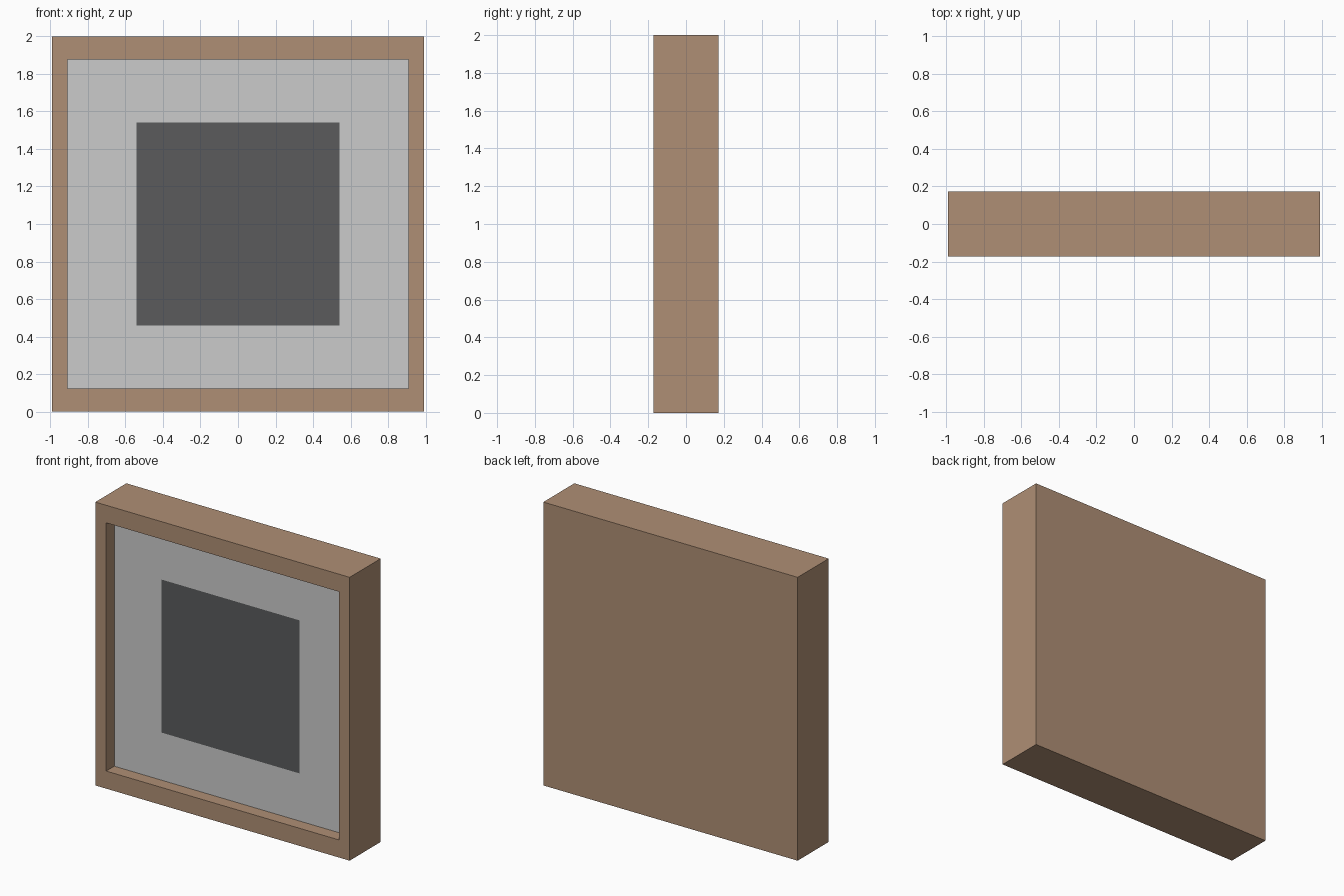
import bpy

if "Cube" in bpy.data.objects:
    bpy.data.objects.remove(bpy.data.objects["Cube"])

# Half sizes and depths
OUTER = (0.993, 1.0)
OPENING = (0.908, 0.876)
SQUARE = (0.54, 0.54)
FRONT, BACK = -0.173, 0.173
FLOOR = FRONT + 0.09
CENTRE_Z = 1.0


def material(name, color):
    mat = bpy.data.materials.new(name)
    mat.diffuse_color = (*color, 1.0)
    mat.use_nodes = True
    mat.node_tree.nodes["Principled BSDF"].inputs["Base Color"].default_value = mat.diffuse_color
    return mat


def rect_shell(name, loops, cap_first=False, cap_last=False, mat=None):
    """Join rectangles given as (half sizes, y) into one shell facing -y."""
    verts, faces = [], []
    for (w, h), y in loops:
        verts += [(sx * w, y, CENTRE_Z + sz * h)
                  for sx, sz in ((-1, -1), (1, -1), (1, 1), (-1, 1))]
    for i in range(len(loops) - 1):
        a, b = i * 4, i * 4 + 4
        for k in range(4):
            n = (k + 1) % 4
            faces.append((a + k, a + n, b + n, b + k))
    if cap_first:
        faces.append((3, 2, 1, 0))
    if cap_last:
        last = len(verts) - 4
        faces.append(tuple(range(last, last + 4)))
    mesh = bpy.data.meshes.new(name)
    mesh.from_pydata(verts, [], faces)
    if mat:
        mesh.materials.append(mat)
    obj = bpy.data.objects.new(name, mesh)
    bpy.context.collection.objects.link(obj)
    return obj


wood = material("wood", (0.43, 0.275, 0.178))
dark = material("dark_grey", (0.103, 0.105, 0.108))

# Wooden frame with closed back and recessed front
rect_shell("frame",
           [(OUTER, BACK), (OUTER, FRONT), (OPENING, FRONT), (OPENING, FLOOR)],
           cap_first=True, mat=wood)

# Grey border panel at the bottom of the recess
rect_shell("border_panel", [(OPENING, FLOOR), (SQUARE, FLOOR)])

# Dark square flush with the panel
rect_shell("centre_square", [(SQUARE, FLOOR)], cap_last=True, mat=dark)
